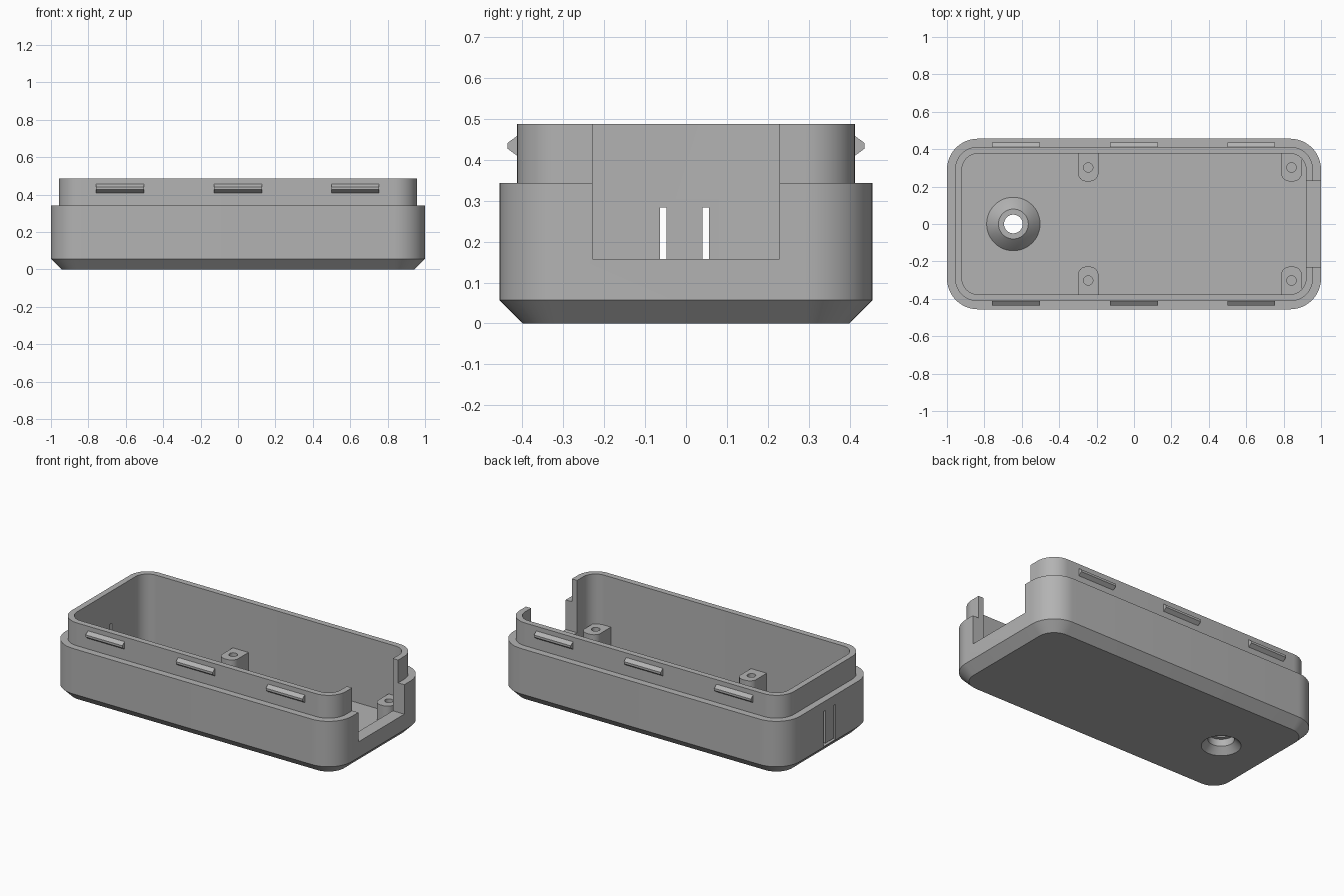
import bpy, bmesh, math

if "Cube" in bpy.data.objects:
    bpy.data.objects.remove(bpy.data.objects["Cube"])

gray = bpy.data.materials.new("plastic gray")
gray.diffuse_color = (0.45, 0.45, 0.45, 1)
gray.use_nodes = True
gray.node_tree.nodes["Principled BSDF"].inputs["Base Color"].default_value = gray.diffuse_color


def finish(name, bm, helper=False):
    bmesh.ops.recalc_face_normals(bm, faces=bm.faces)
    me = bpy.data.meshes.new(name)
    bm.to_mesh(me)
    bm.free()
    ob = bpy.data.objects.new(name, me)
    bpy.context.collection.objects.link(ob)
    me.materials.append(gray)
    if helper:
        ob.hide_render = True
        ob.hide_set(True)
    return ob


def loft(name, rings, helper=False):
    """Skin a stack of equal-length point rings and cap both ends."""
    bm = bmesh.new()
    loops = [[bm.verts.new(p) for p in ring] for ring in rings]
    n = len(loops[0])
    for a, b in zip(loops, loops[1:]):
        for i in range(n):
            bm.faces.new((a[i], a[(i + 1) % n], b[(i + 1) % n], b[i]))
    bm.faces.new(loops[0])
    bm.faces.new(loops[-1])
    return finish(name, bm, helper)


def rounded(inset, z, steps=12):
    hx, hy, r = 1 - inset, 0.456 - inset, 0.165 - inset
    pts = []
    for k, (sx, sy) in enumerate([(1, 1), (-1, 1), (-1, -1), (1, -1)]):
        for i in range(steps + 1):
            a = math.pi / 2 * (k + i / steps)
            pts.append((sx * (hx - r) + r * math.cos(a),
                        sy * (hy - r) + r * math.sin(a), z))
    return pts


def lathe(name, x, y, profile, helper=False, n=48):
    return loft(name, [[(x + r * math.cos(2 * math.pi * i / n),
                         y + r * math.sin(2 * math.pi * i / n), z)
                        for i in range(n)] for r, z in profile], helper)


def box(name, x, y, z, helper=True):
    return loft(name, [[(x[0], y[0], h), (x[1], y[0], h),
                        (x[1], y[1], h), (x[0], y[1], h)] for h in z], helper)


def boolean(ob, tool, op='DIFFERENCE'):
    m = ob.modifiers.new(tool.name, 'BOOLEAN')
    m.operation, m.object, m.solver = op, tool, 'EXACT'


def smooth(ob):
    bpy.ops.object.select_all(action='DESELECT')
    ob.select_set(True)
    bpy.context.view_layer.objects.active = ob
    for m in list(ob.modifiers):
        bpy.ops.object.modifier_apply(modifier=m.name)
    bpy.ops.object.shade_smooth_by_angle(angle=math.radians(25))


# Open tray: chamfered base, outer wall, stepped lip, inner wall, floor
FLOOR = 0.058
tray = loft("tray_shell", [rounded(i, z) for i, z in [
    (0.057, 0), (0, 0.057), (0, 0.343), (0.043, 0.343),
    (0.043, 0.487), (0.08, 0.487), (0.08, FLOOR)]])

# Opening in the right end wall
boolean(tray, box("end_opening_cutter", (0.8, 1.1), (-0.229, 0.229), (0.157, 0.6)))

# Flexible tab in the left end wall, freed by a U-shaped slit
boolean(tray, box("slit_cutter_a", (-1.1, -0.85), (-0.063, -0.048), (0.062, 0.283)))
boolean(tray, box("slit_cutter_b", (-1.1, -0.85), (0.04, 0.056), (0.062, 0.283)))
boolean(tray, box("slit_cutter_bottom", (-1.1, -0.85), (-0.055, 0.048), (0.062, 0.076)))

# Cable boss on the floor, hollowed from below
HX = -0.645
boolean(tray, lathe("boss_body", HX, 0, [(0.143, 0.03), (0.143, FLOOR),
                                         (0.113, 0.095), (0.08, 0.125)], True), 'UNION')
boolean(tray, lathe("boss_hole_cutter", HX, 0, [(0.118, -0.005), (0.113, 0), (0.075, 0.04),
                                                (0.075, 0.085), (0.05, 0.085), (0.05, 0.2)], True))
smooth(tray)

# Screw posts along the long walls
for s in (-1, 1):
    for tag, cx in (("middle", -0.245), ("end", 0.842)):
        w, r, tip = 0.055, 0.045, 0.228
        outline = [(cx - w, 0.39), (cx + w, 0.39)]
        for k, sx in ((0, 1), (1, -1)):
            for i in range(9):
                a = -math.pi / 2 * (k + i / 8)
                outline.append((cx + sx * (w - r) + r * math.cos(a),
                                tip + r + r * math.sin(a)))
        post = loft(f"screw_post_{tag}_{s}",
                    [[(x, s * y, z) for x, y in outline] for z in (FLOOR - 0.01, 0.172)])
        boolean(post, lathe(f"screw_hole_cutter_{tag}_{s}", cx, s * 0.302,
                            [(0.025, 0.08), (0.025, 0.25)], True, 24))
        smooth(post)

# Snap ridges on both sides of the lip
ridge = [(0.405, 0.41), (0.413, 0.41), (0.436, 0.427),
         (0.436, 0.441), (0.413, 0.458), (0.405, 0.458)]
for s in (-1, 1):
    for cx in (-0.63, 0, 0.627):
        loft(f"snap_ridge_{s}_{cx}", [[(cx + e, s * y, z) for y, z in ridge]
                                      for e in (-0.128, 0.128)])

# Remove the helper shapes once they have been used
for ob in [o for o in bpy.data.objects if o.hide_render]:
    bpy.data.objects.remove(ob)
